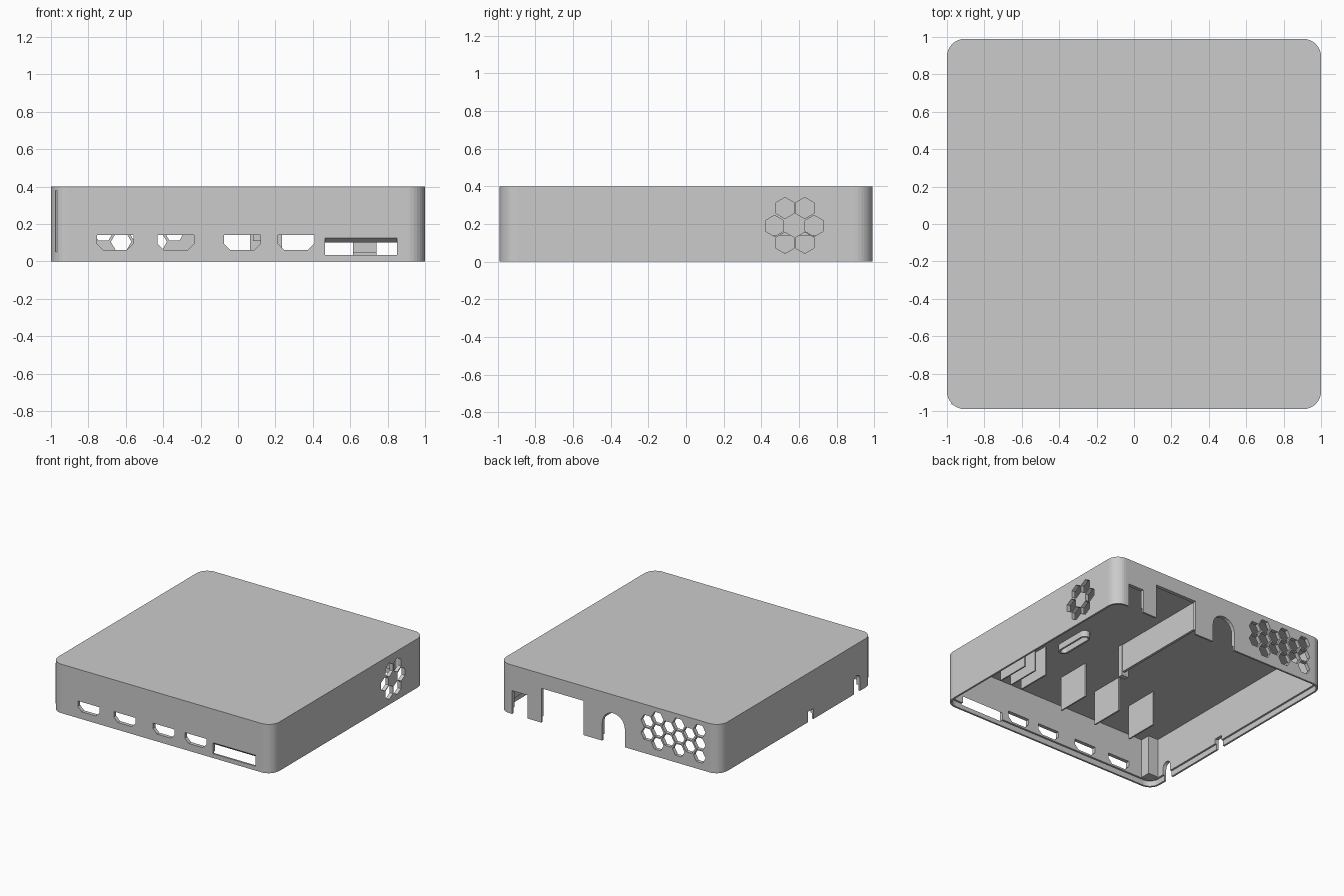
import bpy, bmesh
from math import cos, sin, pi

if "Cube" in bpy.data.objects:
    bpy.data.objects.remove(bpy.data.objects["Cube"])

W, D, H, T = 1.0, 0.99, 0.40, 0.03   # half width, half depth, height, wall


def place(axis, u, v, w):
    return {'z': (u, v, w), 'y': (u, w, v), 'x': (w, u, v)}[axis]


def prisms(name, items):
    """One object made of prisms: (axis, profile, start, end)."""
    bm = bmesh.new()
    for axis, pts, a, b in items:
        lo = [bm.verts.new(place(axis, u, v, a)) for u, v in pts]
        hi = [bm.verts.new(place(axis, u, v, b)) for u, v in pts]
        bm.faces.new(lo)
        bm.faces.new(hi)
        n = len(pts)
        for i in range(n):
            j = (i + 1) % n
            bm.faces.new((lo[i], lo[j], hi[j], hi[i]))
    bmesh.ops.recalc_face_normals(bm, faces=bm.faces)
    me = bpy.data.meshes.new(name)
    bm.to_mesh(me)
    bm.free()
    ob = bpy.data.objects.new(name, me)
    bpy.context.collection.objects.link(ob)
    return ob


def rect(u0, u1, v0, v1):
    return [(u0, v0), (u1, v0), (u1, v1), (u0, v1)]


def round_rect(hw, hd, r, seg=8, cx=0, cy=0):
    pts = []
    for k, (sx, sy) in enumerate(((1, 1), (-1, 1), (-1, -1), (1, -1))):
        for i in range(seg + 1):
            a = (k + i / seg) * pi / 2
            pts.append((cx + sx * (hw - r) + r * cos(a), cy + sy * (hd - r) + r * sin(a)))
    return pts


def hexagon(u, v, r, turn=0.0):
    return [(u + r * cos(turn + i * pi / 3), v + r * sin(turn + i * pi / 3)) for i in range(6)]


def arch(u0, u1, top, bottom=-0.1, seg=12):
    r, c = (u1 - u0) / 2, (u0 + u1) / 2
    arc = [(c + r * cos(i * pi / seg), top - r + r * sin(i * pi / seg)) for i in range(seg + 1)]
    return [(u0, bottom), (u1, bottom)] + arc


def cut(target, cutter):
    cutter.hide_render = True
    mod = target.modifiers.new("cut", 'BOOLEAN')
    mod.operation, mod.solver, mod.object = 'DIFFERENCE', 'EXACT', cutter
    bpy.context.view_layer.objects.active = target
    bpy.ops.object.modifier_apply(modifier=mod.name)
    bpy.data.objects.remove(cutter)


# Lid shell, open underneath, with a thinner lip along the bottom edge
shell = prisms("lid_shell", [('z', round_rect(W, D, 0.095), 0, H)])
cut(shell, prisms("cavity", [('z', round_rect(W - T, D - T, 0.065), -0.1, H - T)]))
cut(shell, prisms("lip_recess", [('z', round_rect(W - T / 2, D - T / 2, 0.08), -0.1, 0.045)]))

# Front: four sockets with chamfered bottoms and one wide slot with a sloped top
front = []
for x0 in (-0.755, -0.43, -0.075, 0.213):
    x1, c = x0 + 0.195, 0.035
    front.append(('y', [(x0, 0.14), (x0, 0.06 + c), (x0 + c, 0.06), (x1 - c, 0.06),
                        (x1, 0.06 + c), (x1, 0.14)], -D - 0.05, -D + 0.05))
slot = [(-D - 0.01, 0.035), (-D + 0.05, 0.035), (-D + 0.05, 0.10),
        (-D + T, 0.10), (-D, 0.125), (-D - 0.01, 0.125)]
front.append(('x', slot, 0.465, 0.85))
cut(shell, prisms("front_openings", front))

# Back: connector cutouts, cable arch and honeycomb vent
back = [rect(0.74, 0.88, -0.1, 0.19), rect(0.235, 0.615, -0.1, 0.28), arch(-0.14, 0.065, 0.25)]
for i in range(6):
    rows = (0.105, 0.21, 0.315) if i % 2 else (0.16, 0.265)
    back += [hexagon(-0.34 - 0.095 * i, z, 0.055) for z in rows]
cut(shell, prisms("back_openings", [('y', p, D - 0.06, D + 0.05) for p in back]))

# Right: ring of six vent holes
ring = [(0.525, 0.285), (0.63, 0.285), (0.47, 0.19), (0.68, 0.19), (0.525, 0.10), (0.63, 0.10)]
cut(shell, prisms("side_vent", [('x', hexagon(y, z, 0.056, pi / 6), W - 0.06, W + 0.05)
                                for y, z in ring]))

# Left: two cable notches
notches = [rect(-0.22, -0.15, -0.1, 0.085), arch(-0.82, -0.74, 0.14)]
cut(shell, prisms("left_notches", [('x', p, -W - 0.05, -W + 0.06) for p in notches]))

# Thin dividers hanging from the lid behind the front sockets
top = H - T
prisms("light_dividers", [('x', rect(-0.64, -0.36, 0.09 if x < 0.3 else 0.13, top + 0.01), x - 0.006, x + 0.006)
                          for x in (-0.49, -0.16, 0.165, 0.55, 0.65, 0.75)])

# Inner partition wall with an end post
prisms("partition_wall", [('x', rect(0.03, D - T + 0.01, 0.14, top + 0.01), 0.115, 0.135)])
prisms("partition_post", [('z', rect(0.08, 0.14, -0.01, 0.03), 0.11, top + 0.01)])

# Rounded retaining rib under the lid
rib = prisms("retaining_rib", [('z', round_rect(0.04, 0.16, 0.039, 6, 0.46, -0.14), top - 0.05, top + 0.01)])
cut(rib, prisms("rib_hollow", [('z', round_rect(0.025, 0.145, 0.024, 6, 0.46, -0.14), top - 0.1, top)]))

# Corner post
prisms("corner_post", [('z', rect(-0.975, -0.88, -0.965, -0.88), 0.05, top + 0.01)])
